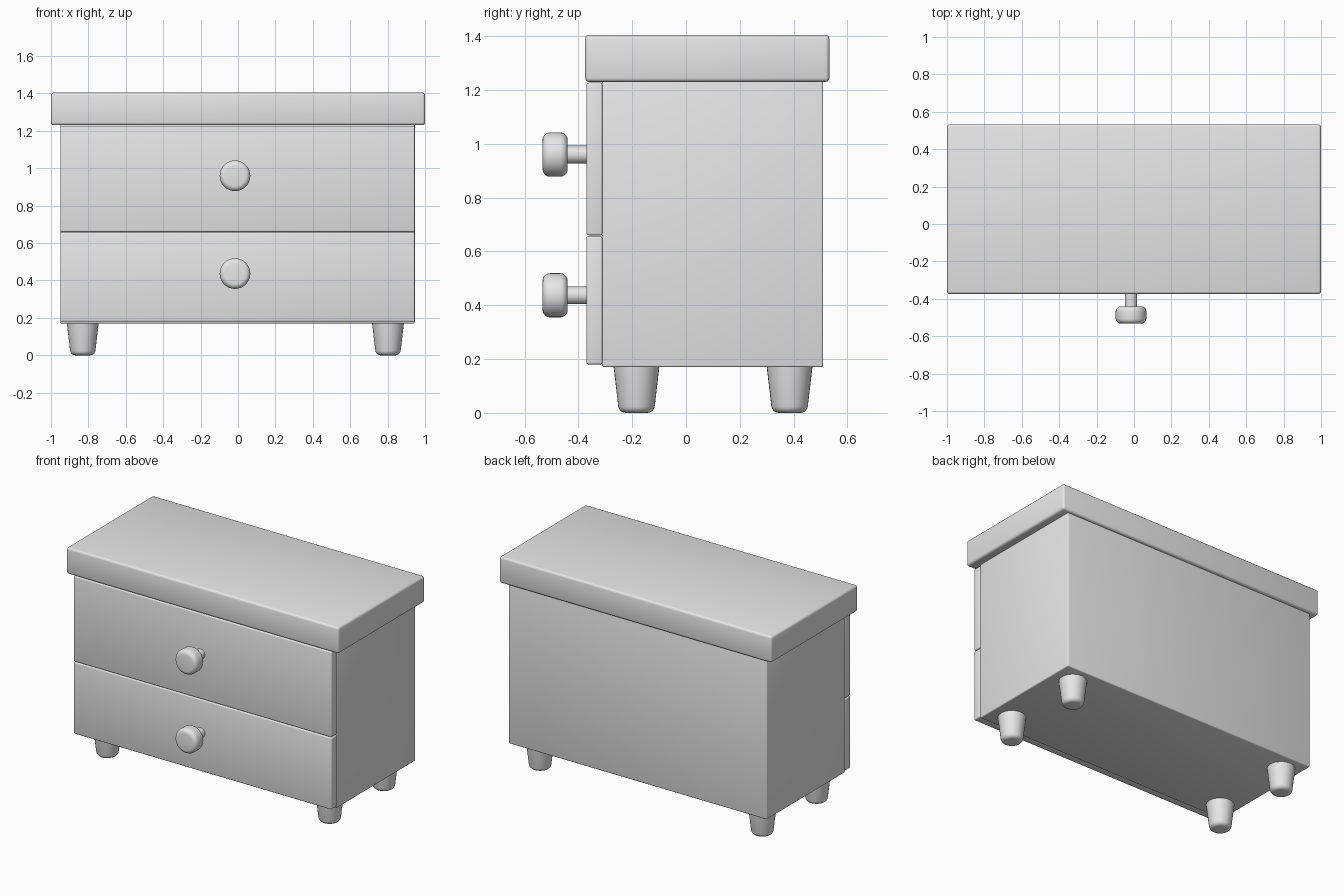
import bpy, bmesh, math
from mathutils import Matrix

cube = bpy.data.objects.get("Cube")
if cube:
    bpy.data.objects.remove(cube, do_unlink=True)

# Single plain grey
grey = bpy.data.materials.new("plain_grey")
grey.use_nodes = True
colour = (0.8, 0.8, 0.8, 1)
grey.diffuse_color = colour
grey.node_tree.nodes["Principled BSDF"].inputs["Base Color"].default_value = colour


def finish(name, bm, angle):
    bmesh.ops.recalc_face_normals(bm, faces=bm.faces)
    mesh = bpy.data.meshes.new(name)
    bm.to_mesh(mesh)
    bm.free()
    mesh.materials.append(grey)
    obj = bpy.data.objects.new(name, mesh)
    bpy.context.collection.objects.link(obj)
    bpy.ops.object.select_all(action='DESELECT')
    obj.select_set(True)
    bpy.context.view_layer.objects.active = obj
    bpy.ops.object.shade_smooth_by_angle(angle=math.radians(angle))
    return obj


def box(name, low, high, bevel):
    """Box between two corners with softly rounded edges."""
    bm = bmesh.new()
    bmesh.ops.create_cube(bm, size=1)
    for v in bm.verts:
        v.co = [(a + b) / 2 + c * (b - a) for a, b, c in zip(low, high, v.co)]
    bmesh.ops.bevel(bm, geom=bm.edges[:], offset=bevel, segments=3,
                    profile=0.5, affect='EDGES')
    return finish(name, bm, 40)


def lathe(name, profile, location, rotation=Matrix(), sides=32):
    """Closed turned part from (radius, height) points."""
    bm = bmesh.new()
    rings = []
    for r, h in profile:
        ring = []
        for i in range(sides):
            a = math.tau * i / sides
            ring.append(bm.verts.new((r * math.cos(a), r * math.sin(a), h)))
        rings.append(ring)
    for lower, upper in zip(rings, rings[1:]):
        for i in range(sides):
            j = (i + 1) % sides
            bm.faces.new((lower[i], lower[j], upper[j], upper[i]))
    bm.faces.new(rings[0])
    bm.faces.new(rings[-1])
    bm.transform(Matrix.Translation(location) @ rotation)
    return finish(name, bm, 40)


def rounded(r, h, radius, start, end, steps=5):
    """Arc points around a corner centre, angles in degrees."""
    pts = []
    for i in range(steps + 1):
        a = math.radians(start + (end - start) * i / steps)
        pts.append((r + radius * math.cos(a), h + radius * math.sin(a)))
    return pts


# Cabinet carcass and overhanging top
box("cabinet_body", (-0.95, -0.312, 0.17), (0.945, 0.51, 1.24), 0.007)
box("cabinet_top", (-1, -0.375, 1.23), (1, 0.533, 1.405), 0.015)

# Drawer fronts and their knobs
toward_front = Matrix.Rotation(math.pi / 2, 4, 'X')
knob = ([(0.033, -0.01), (0.033, 0.072)]
        + rounded(0.055, 0.097, 0.027, -90, 0)
        + rounded(0.055, 0.136, 0.027, 0, 90))
for label, bottom, top, knob_z in (("lower", 0.18, 0.657, 0.437),
                                   ("upper", 0.66, 1.227, 0.96)):
    box(label + "_drawer_front", (-0.95, -0.37, bottom), (0.945, -0.31, top), 0.008)
    lathe(label + "_drawer_knob", knob, (-0.016, -0.37, knob_z), toward_front)

# Four tapered feet
foot = rounded(0.04, 0.028, 0.028, -90, -8) + [(0.086, 0.18)]
for side, x in (("right", -0.83), ("left", 0.802)):
    for end, y in (("front", -0.184), ("back", 0.385)):
        lathe(f"{end}_{side}_foot", foot, (x, y, 0))
